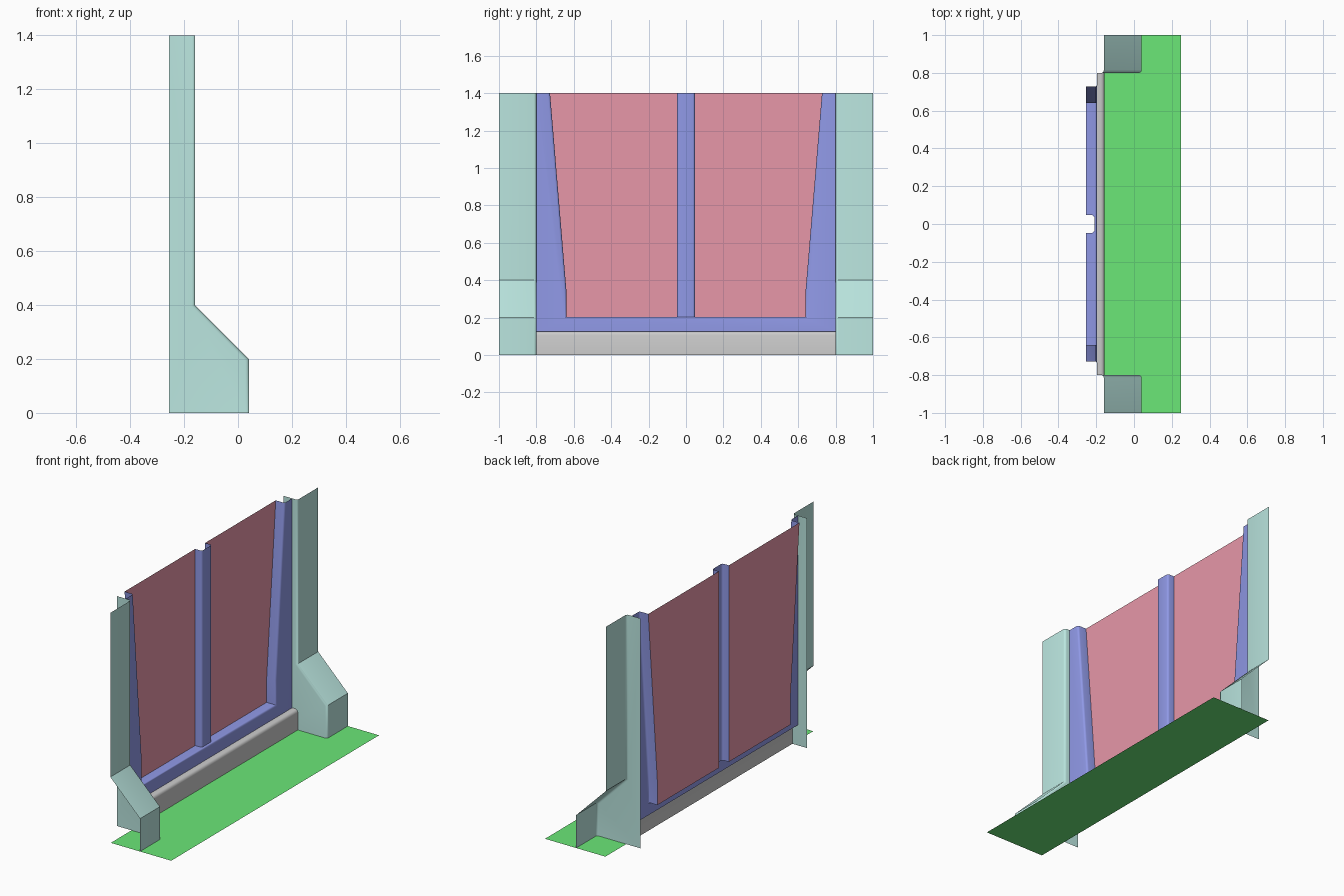
import bpy, bmesh, math

if "Cube" in bpy.data.objects:
    bpy.data.objects.remove(bpy.data.objects["Cube"])

TEAL, BLUE = (0.5, 0.8, 0.75, 1), (0.28, 0.32, 0.8, 1)
RED, GREEN = (0.8, 0.31, 0.395, 1), (0.145, 0.8, 0.185, 1)
mats = {}


def sheet(name, faces, color=None, bevel=0, test=lambda e: True):
    """Open surface from face outlines; welds corners and rounds the right-angle edges."""
    bm = bmesh.new()
    for f in faces:
        bm.faces.new([bm.verts.new(p) for p in f])
    bmesh.ops.remove_doubles(bm, verts=bm.verts, dist=0.0005)
    bmesh.ops.recalc_face_normals(bm, faces=bm.faces)
    if sum(f.normal.x * f.calc_area() + f.normal.z * 0.01 for f in bm.faces) < 0:
        bmesh.ops.reverse_faces(bm, faces=bm.faces)
    if bevel:
        edges = [e for e in bm.edges if len(e.link_faces) == 2
                 and e.calc_face_angle() > math.radians(70) and test(e)]
        bmesh.ops.bevel(bm, geom=edges, offset=bevel, segments=3, profile=0.5, affect='EDGES')
    me = bpy.data.meshes.new(name)
    bm.to_mesh(me)
    bm.free()
    ob = bpy.data.objects.new(name, me)
    bpy.context.collection.objects.link(ob)
    if color:
        if color not in mats:
            mats[color] = bpy.data.materials.new(name + "_paint")
            mats[color].diffuse_color = color
        me.materials.append(mats[color])
    if bevel:
        bpy.ops.object.select_all(action='DESELECT')
        ob.select_set(True)
        bpy.context.view_layer.objects.active = ob
        bpy.ops.object.shade_smooth_by_angle(angle=math.radians(40))
    return ob


def sweep(a, b):
    """Strip of quads between two matching point rows."""
    return [[a[i], a[i + 1], b[i + 1], b[i]] for i in range(len(a) - 1)]


BACK, FACE = -0.255, -0.195

# ground strip
sheet("ground_strip", [[(-0.157, -1, 0), (0.25, -1, 0), (0.25, 1, 0), (-0.157, 1, 0)]], GREEN)

# side pillars with sloped feet, open at the back and outer end
front = [(-0.16, 1.4), (-0.16, 0.4), (0.04, 0.2), (0.04, 0)]
for side, s in (("left", -1), ("right", 1)):
    inner = [(x, 0.8 * s, z) for x, z in front]
    outer = [(x, s, z) for x, z in front]
    wall = inner + [(BACK, 0.8 * s, 0), (BACK, 0.8 * s, 1.4)]
    sheet("pillar_" + side, sweep(inner, outer) + [wall], TEAL, 0.013)

# base ledge under the window
ledge = [(-0.157, 0), (-0.157, 0.125), (FACE, 0.125)]
sheet("base_ledge", sweep([(x, -0.8, z) for x, z in ledge],
                          [(x, 0.8, z) for x, z in ledge]), None, 0.018)

# window frame: front panel, side reveals and a sill notched around the mullion
half = [(0.64, 0.203), (0.64, 0.35), (0.727, 1.4)]
opening = [(-y, z) for y, z in reversed(half)] + half
panel = [(FACE, y, z) for y, z in
         opening + [(0.8, 1.4), (0.8, 0.125), (-0.8, 0.125), (-0.8, 1.4)]]
rim = [(FACE, y, z) for y, z in opening]
rear = [(BACK, y, z) for y, z in opening]
notch = [(BACK, -0.048), (-0.222, -0.048), (-0.21, -0.036),
         (-0.21, 0.036), (-0.222, 0.048), (BACK, 0.048)]
sill = [rim[2], rear[2]] + [(x, y, 0.203) for x, y in notch] + [rear[3], rim[3]]
reveals = sweep(rim[:3], rear[:3]) + sweep(rim[3:], rear[3:])
sheet("window_frame", [panel, sill] + reveals, BLUE, 0.012,
      lambda e: all(abs(v.co.x - FACE) < 1e-4 for v in e.verts))

# centre mullion channel
bar = [(BACK, -0.048), (-0.21, -0.048), (-0.21, 0.048), (BACK, 0.048)]
sheet("mullion", sweep([(x, y, 0.203) for x, y in bar],
                       [(x, y, 1.4) for x, y in bar]), BLUE, 0.012)

# glass panes either side of the mullion
for side, s in (("left", -1), ("right", 1)):
    pane = [(0.048, 0.203)] + half + [(0.048, 1.4)]
    sheet("glass_" + side, [[(BACK, y * s, z) for y, z in pane]], RED)

for m in bpy.data.materials:
    if m.users and not m.is_grease_pencil:
        m.use_nodes = True
        m.node_tree.nodes["Principled BSDF"].inputs["Base Color"].default_value = m.diffuse_color
